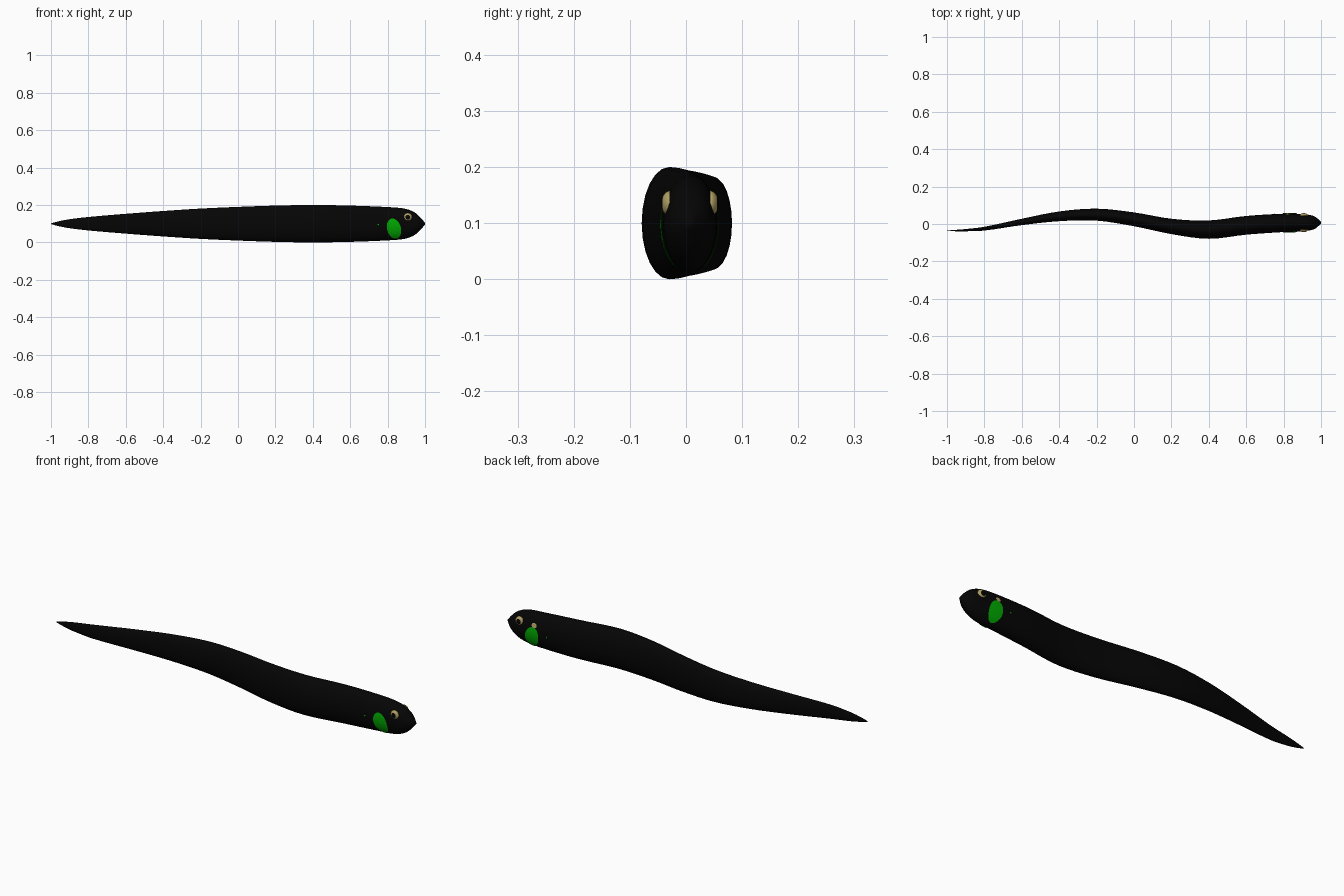
import bpy, bmesh, math

if "Cube" in bpy.data.objects:
    bpy.data.objects.remove(bpy.data.objects["Cube"])

# x, centreline y, half width, half height
STATIONS = [
    (-1.00, -0.036, 0.001, 0.002), (-0.95, -0.035, 0.004, 0.015),
    (-0.90, -0.033, 0.006, 0.024), (-0.80, -0.025, 0.010, 0.036),
    (-0.60, 0.011, 0.017, 0.053), (-0.40, 0.041, 0.026, 0.068),
    (-0.20, 0.050, 0.032, 0.081), (0.00, 0.025, 0.037, 0.090),
    (0.20, -0.013, 0.041, 0.097), (0.40, -0.030, 0.049, 0.100),
    (0.60, -0.007, 0.050, 0.097), (0.80, 0.006, 0.049, 0.089),
    (0.89, 0.007, 0.047, 0.081), (0.94, 0.007, 0.041, 0.063),
    (0.97, 0.007, 0.031, 0.039), (1.00, 0.007, 0.005, 0.005)]
MID_Z = 0.1


def section(x):
    """Smoothly interpolated centre y, half width, half height."""
    n = len(STATIONS)
    i = 0
    while i < n - 2 and x > STATIONS[i + 1][0]:
        i += 1
    a, b = STATIONS[i], STATIONS[i + 1]
    p, q = STATIONS[max(i - 1, 0)], STATIONS[min(i + 2, n - 1)]
    d = b[0] - a[0]
    t = (x - a[0]) / d
    out = []
    for k in (1, 2, 3):
        ma = (b[k] - p[k]) / (b[0] - p[0]) * d
        mb = (q[k] - a[k]) / (q[0] - a[0]) * d
        out.append((2*t**3 - 3*t**2 + 1) * a[k] + (t**3 - 2*t**2 + t) * ma
                   + (3*t**2 - 2*t**3) * b[k] + (t**3 - t**2) * mb)
    return out


def material(name, color):
    m = bpy.data.materials.new(name)
    m.diffuse_color = (*color, 1)
    m.use_nodes = True
    m.node_tree.nodes["Principled BSDF"].inputs["Base Color"].default_value = m.diffuse_color
    return m


def finish(bm, name, *mats):
    bmesh.ops.recalc_face_normals(bm, faces=bm.faces)
    me = bpy.data.meshes.new(name)
    bm.to_mesh(me)
    bm.free()
    for m in mats:
        me.materials.append(m)
    for p in me.polygons:
        p.use_smooth = True
    ob = bpy.data.objects.new(name, me)
    bpy.context.collection.objects.link(ob)
    return ob


black = material("black_skin", (0.0015, 0.0015, 0.0015))
green = material("green_gill", (0.0, 0.40, 0.0))
tan = material("tan_eye", (0.42, 0.34, 0.12))

# Body: tapered wavy loft of elliptical rings
SIDES = 24
xs = []
for a, b in zip(STATIONS, STATIONS[1:]):
    xs += [a[0] + (b[0] - a[0]) * j / 4 for j in range(4)]
xs.append(1.0)
bm = bmesh.new()
rings = []
for x in xs:
    cy, w, h = section(x)
    rings.append([bm.verts.new((x, cy + w * math.cos(2 * math.pi * k / SIDES),
                                MID_Z + h * math.sin(2 * math.pi * k / SIDES)))
                  for k in range(SIDES)])
for r, s in zip(rings, rings[1:]):
    for k in range(SIDES):
        j = (k + 1) % SIDES
        bm.faces.new((r[k], r[j], s[j], s[k]))
bm.faces.new(rings[0])
bm.faces.new(rings[-1])
finish(bm, "eel_body", black)


def patch(name, mat, side, x0, z0, rx, rz, lean=0.0, lift=0.002):
    """Thin oval lying on the skin."""
    bm = bmesh.new()
    steps, layers = 24, 5
    grid = []
    for i in range(layers + 1):
        f = max(i / layers, 0.01)
        row = []
        for k in range(steps):
            a = 2 * math.pi * k / steps
            dz = rz * f * math.sin(a)
            x = x0 + rx * f * math.cos(a) + lean * dz
            cy, w, h = section(x)
            w, h = w + lift, h + lift
            u = max(-0.99, min(0.99, (z0 + dz - MID_Z) / h))
            row.append(bm.verts.new((x, cy + side * w * math.sqrt(1 - u * u),
                                     MID_Z + h * u)))
        grid.append(row)
    bm.faces.new(grid[0])
    for r, s in zip(grid, grid[1:]):
        for k in range(steps):
            j = (k + 1) % steps
            bm.faces.new((r[k], r[j], s[j], s[k]))
    ob = finish(bm, name, mat)
    if ob.data.polygons[0].normal.y * side < 0:   # face outward
        ob.data.flip_normals()


def eye(name, side):
    """Flattened ball set in the head, tan with a black pupil."""
    bm = bmesh.new()
    steps = 20
    cy = section(0.908)[0]
    rows = []
    for f in (0.05, 0.3, 0.55, 0.75, 0.9, 0.97, 1.0):
        y = cy + side * (0.036 + 0.015 * math.sqrt(1 - f * f))
        rows.append([bm.verts.new((0.908 + 0.023 * f * math.cos(2 * math.pi * k / steps), y,
                                   0.135 + 0.023 * f * math.sin(2 * math.pi * k / steps)))
                     for k in range(steps)])
    bm.faces.new(rows[0]).material_index = 1
    for i, (r, s) in enumerate(zip(rows, rows[1:])):
        for k in range(steps):
            j = (k + 1) % steps
            bm.faces.new((r[k], r[j], s[j], s[k])).material_index = 1 if i < 2 else 0
    bm.faces.new(rows[-1])
    finish(bm, name, tan, black)


# Gill patches, eyes and small dots on both sides of the head
for side, tag in ((-1, "right"), (1, "left")):
    patch("gill_" + tag, green, side, 0.834, 0.074, 0.038, 0.054,
          lean=-0.15, lift=0.003)
    eye("eye_" + tag, side)
    patch("side_dot_" + tag, green, side, 0.75, 0.095, 0.004, 0.004)

# Single tan spot above the left gill
patch("tan_spot_left", tan, 1, 0.82, 0.137, 0.014, 0.012, lift=0.004)
